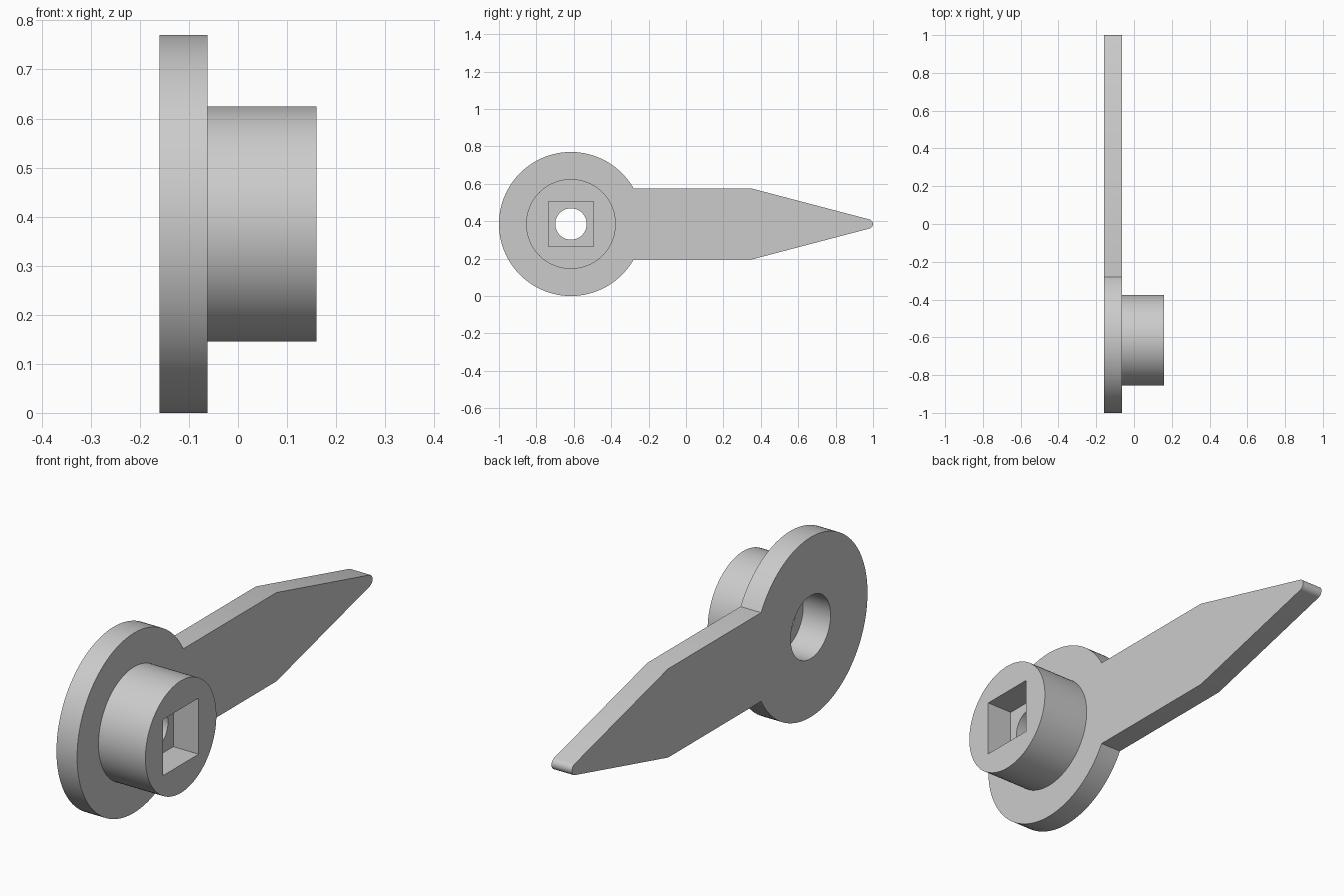
import bpy, bmesh
from math import sin, cos, pi, radians, asin

CY, CZ = -0.615, 0.385            # shared axis of disc, boss and holes
BACK, FACE, FRONT = -0.16, -0.0625, 0.16

if "Cube" in bpy.data.objects:
    bpy.data.objects.remove(bpy.data.objects["Cube"])

grey = bpy.data.materials.new("plain grey")
grey.use_nodes = True
colour = (0.6, 0.6, 0.6, 1)
grey.diffuse_color = colour
grey.node_tree.nodes["Principled BSDF"].inputs["Base Color"].default_value = colour


def arc(cy, r, start, end, steps):
    """Points (y, z) on an arc, z measured from the axis."""
    return [(cy + r * cos(start + (end - start) * i / steps),
             r * sin(start + (end - start) * i / steps)) for i in range(steps + 1)]


def prism(name, outline, x0, x1):
    """Extrude a closed (y, z) outline along x."""
    bm = bmesh.new()
    base = bm.faces.new([bm.verts.new((x0, y, CZ + z)) for y, z in outline])
    out = bmesh.ops.extrude_face_region(bm, geom=[base])
    moved = [v for v in out["geom"] if isinstance(v, bmesh.types.BMVert)]
    bmesh.ops.translate(bm, verts=moved, vec=(x1 - x0, 0, 0))
    bmesh.ops.recalc_face_normals(bm, faces=bm.faces)
    mesh = bpy.data.meshes.new(name)
    bm.to_mesh(mesh)
    bm.free()
    mesh.materials.append(grey)
    obj = bpy.data.objects.new(name, mesh)
    bpy.context.collection.objects.link(obj)
    return obj


def circle(r, steps=96):
    return arc(CY, r, 0, 2 * pi, steps)[:-1]


def combine(target, tool, operation):
    """Apply a boolean and discard the tool."""
    mod = target.modifiers.new(tool.name, "BOOLEAN")
    mod.object, mod.operation, mod.solver = tool, operation, "EXACT"
    bpy.ops.object.modifier_apply(modifier=mod.name)
    bpy.data.objects.remove(tool)


# Flat pointer plate: round head, straight neck, tapered rounded tip
neck = 0.19
join = asin(neck / 0.385)
tip = arc(0.975, 0.025, radians(-75), radians(75), 12)
outline = (arc(CY, 0.385, join, 2 * pi - join, 96)
           + [(0.35, -neck)] + tip + [(0.35, neck)])
pointer = prism("pointer_knob", outline, BACK, FACE)
bpy.context.view_layer.objects.active = pointer
pointer.select_set(True)

# Round boss on the front face
combine(pointer, prism("boss", circle(0.24), FACE - 0.03, FRONT), "UNION")

# Square socket, back counterbore and through hole
s = 0.12
square = [(CY - s, -s), (CY + s, -s), (CY + s, s), (CY - s, s)]
combine(pointer, prism("socket", square, 0.04, FRONT + 0.1), "DIFFERENCE")
combine(pointer, prism("counterbore", circle(0.135, 64), BACK - 0.1, -0.03), "DIFFERENCE")
combine(pointer, prism("through_hole", circle(0.084, 64), -0.1, 0.1), "DIFFERENCE")

bpy.ops.object.shade_smooth_by_angle(angle=radians(30))
